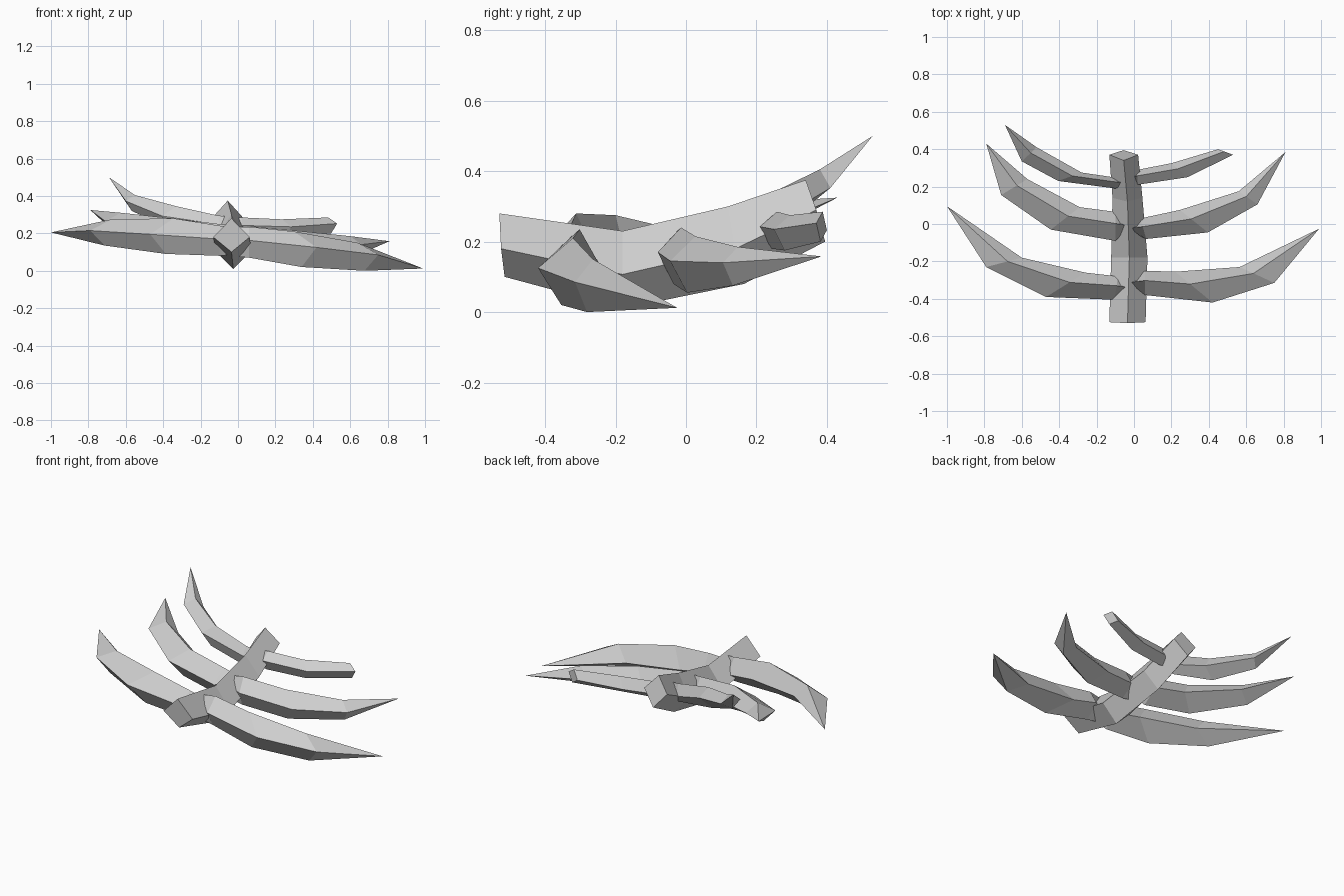
import bpy
from mathutils import Vector

cube = bpy.data.objects.get("Cube")
if cube:
    bpy.data.objects.remove(cube)

bone = bpy.data.materials.new("bone_grey")
bone.use_nodes = True
bone.diffuse_color = (0.62, 0.62, 0.62, 1)
bone.node_tree.nodes["Principled BSDF"].inputs["Base Color"].default_value = bone.diffuse_color


def loft(name, rings, tip=None):
    """Skin four-sided rings, closing the end with a cap or a point."""
    verts = [v for ring in rings for v in ring]
    faces = [list(range(4))]
    for r in range(len(rings) - 1):
        for i in range(4):
            a, b = r * 4 + i, r * 4 + (i + 1) % 4
            faces.append((a, b, b + 4, a + 4))
    last = len(verts) - 4
    if tip:
        verts.append(Vector(tip))
        faces += [(last + i, last + (i + 1) % 4, last + 4) for i in range(4)]
    else:
        faces.append([last + i for i in range(4)])
    mesh = bpy.data.meshes.new(name)
    mesh.from_pydata([tuple(v) for v in verts], [], faces)
    mesh.materials.append(bone)
    obj = bpy.data.objects.new(name, mesh)
    bpy.context.collection.objects.link(obj)
    # Make every face point outwards
    import bmesh
    bm = bmesh.new()
    bm.from_mesh(mesh)
    bmesh.ops.recalc_face_normals(bm, faces=bm.faces)
    bm.to_mesh(mesh)
    bm.free()


def section(fx, fy, kx, ky, top, bottom):
    """Diamond ring from its front edge, back edge and height limits."""
    mid = (top + bottom) / 2
    front, back = Vector((fx, fy, mid + .01)), Vector((kx, ky, mid - .01))
    ridge, keel = back.lerp(front, .4), back.lerp(front, .6)
    ridge.z, keel.z = top, bottom
    return [ridge, front, keel, back]


def rib(name, *sections, tip=None):
    rings = [section(*s) for s in sections]
    # Tuck a narrowed copy of the root into the spine
    centre = sum(rings[0], Vector()) / 4
    inner = [Vector((-.025, centre.y + (v.y - centre.y) * .2,
                     centre.z + (v.z - centre.z) * .9)) for v in rings[0]]
    loft(name, [inner] + rings, tip)


# Spine: a bent square bar standing on edge
def spine_ring(x, half, top, side, bottom):
    return [Vector((x, *top)), Vector((x + half, *side)),
            Vector((x, *bottom)), Vector((x - half, *side))]


loft("spine", [
    spine_ring(-.035, .097, (-.53, .28), (-.525, .18), (-.515, .1)),
    spine_ring(-.025, .097, (-.18, .23), (-.18, .107), (-.18, .01)),
    spine_ring(-.035, .08, (.12, .3), (.14, .18), (.165, .08)),
    spine_ring(-.055, .077, (.34, .375), (.37, .29), (.395, .2)),
])

# Front pair of ribs
rib("front_rib_left",
    (.06, -.38, .06, -.25, .235, .07),
    (.42, -.42, .22, -.255, .21, .02),
    (.75, -.315, .565, -.23, .15, 0),
    tip=(.99, -.025, .012))
rib("front_rib_right",
    (-.105, -.405, -.085, -.28, .24, .08),
    (-.47, -.39, -.26, -.26, .28, .09),
    (-.79, -.23, -.6, -.18, .275, .135),
    tip=(-1, .095, .205))

# Middle pair of ribs
rib("middle_rib_left",
    (.065, -.08, .035, .03, .24, .08),
    (.395, -.045, .245, .075, .215, .055),
    (.66, .105, .56, .175, .185, .075),
    tip=(.81, .385, .158))
rib("middle_rib_right",
    (-.1, -.09, -.1, .065, .25, .09),
    (-.445, -.03, -.29, .09, .28, .12),
    (-.71, .155, -.57, .24, .31, .2),
    tip=(-.79, .43, .325))

# Rear pair of ribs, the left one short and blunt
rib("rear_rib_left",
    (.02, .21, .02, .29, .285, .18),
    (.285, .25, .2, .325, .275, .175),
    (.53, .37, .45, .4, .285, .2))
rib("rear_rib_right",
    (-.1, .19, -.11, .25, .295, .18),
    (-.405, .23, -.28, .275, .345, .22),
    (-.6, .335, -.52, .41, .405, .32),
    tip=(-.69, .53, .5))
